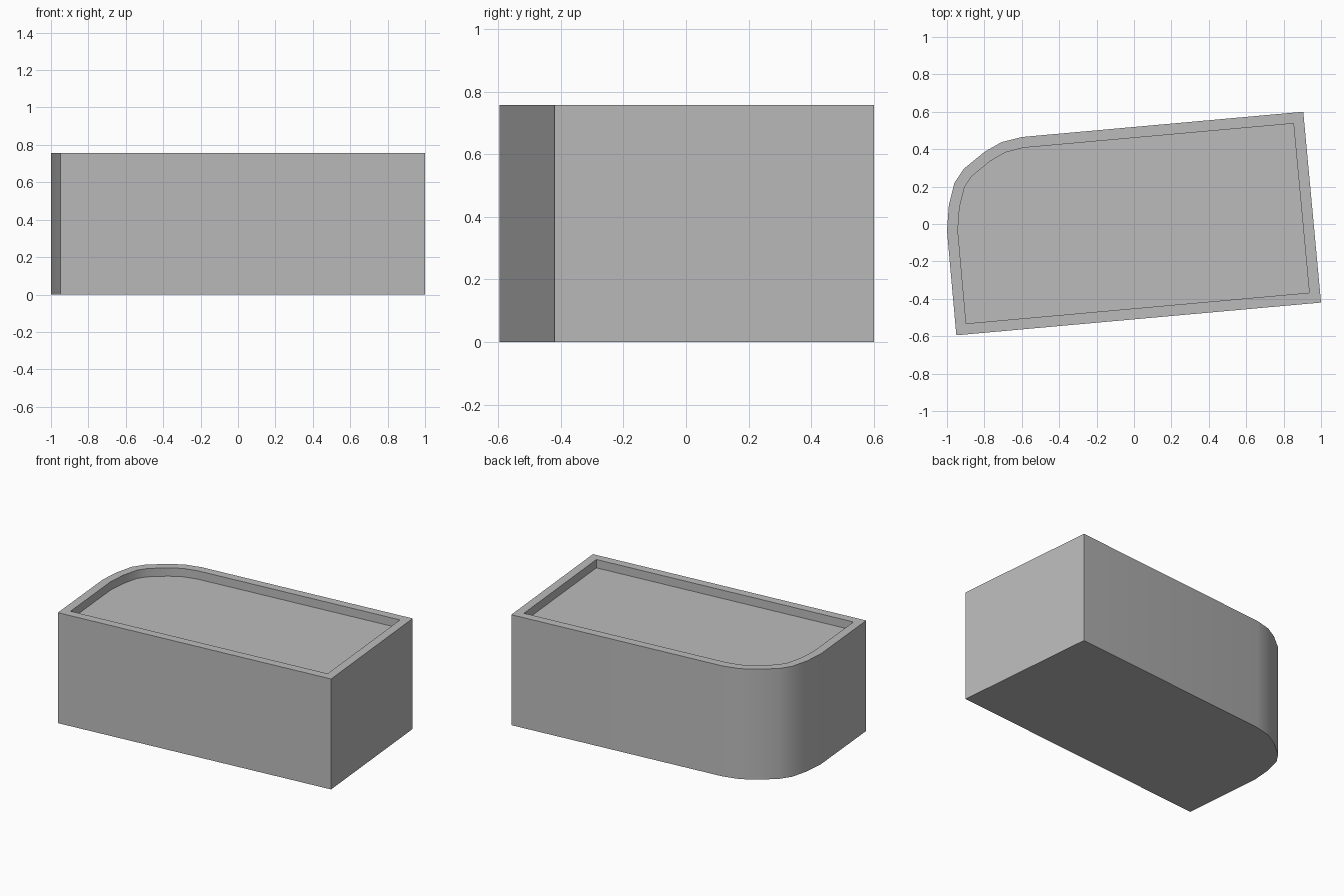
import bpy
import bmesh
import math

cube = bpy.data.objects.get("Cube")
if cube:
    bpy.data.objects.remove(cube, do_unlink=True)

HEIGHT, FLOOR, RIM = 0.757, 0.70, 0.058

# Plain grey material
grey = bpy.data.materials.new("plain_grey")
grey.use_nodes = True
colour = (0.5, 0.5, 0.5, 1)
grey.diffuse_color = colour
grey.node_tree.nodes["Principled BSDF"].inputs["Base Color"].default_value = colour

# Footprint: three square corners and one rounded back right corner
corners = [(-0.95, -0.595), (1.0, -0.42), (0.905, 0.60)]
rounded = [(-0.60, 0.465), (-0.71, 0.437), (-0.80, 0.385), (-0.91, 0.295),
           (-0.96, 0.22), (-0.99, 0.10), (-1.0, -0.035)]

# Solid block raised from the footprint
bm = bmesh.new()
base = bm.faces.new([bm.verts.new((x, y, 0)) for x, y in corners + rounded])
raised = bmesh.ops.extrude_face_region(bm, geom=[base], use_keep_orig=True)["geom"]
top = next(g for g in raised if isinstance(g, bmesh.types.BMFace))
bmesh.ops.translate(bm, verts=top.verts[:], vec=(0, 0, HEIGHT))
bmesh.ops.recalc_face_normals(bm, faces=bm.faces[:])

# Rim around the top, then the sunken floor inside it
bmesh.ops.inset_individual(bm, faces=[top], thickness=RIM, use_even_offset=True)
bmesh.ops.inset_individual(bm, faces=[top], thickness=0)
for v in top.verts:
    v.co.z = FLOOR
bmesh.ops.recalc_face_normals(bm, faces=bm.faces[:])

mesh = bpy.data.meshes.new("recessed_block")
bm.to_mesh(mesh)
bm.free()
mesh.materials.append(grey)
block = bpy.data.objects.new("recessed_block", mesh)
bpy.context.collection.objects.link(block)

# Smooth round the curved corner, crisp elsewhere
bpy.ops.object.select_all(action='DESELECT')
block.select_set(True)
bpy.context.view_layer.objects.active = block
bpy.ops.object.shade_smooth_by_angle(angle=math.radians(30))
